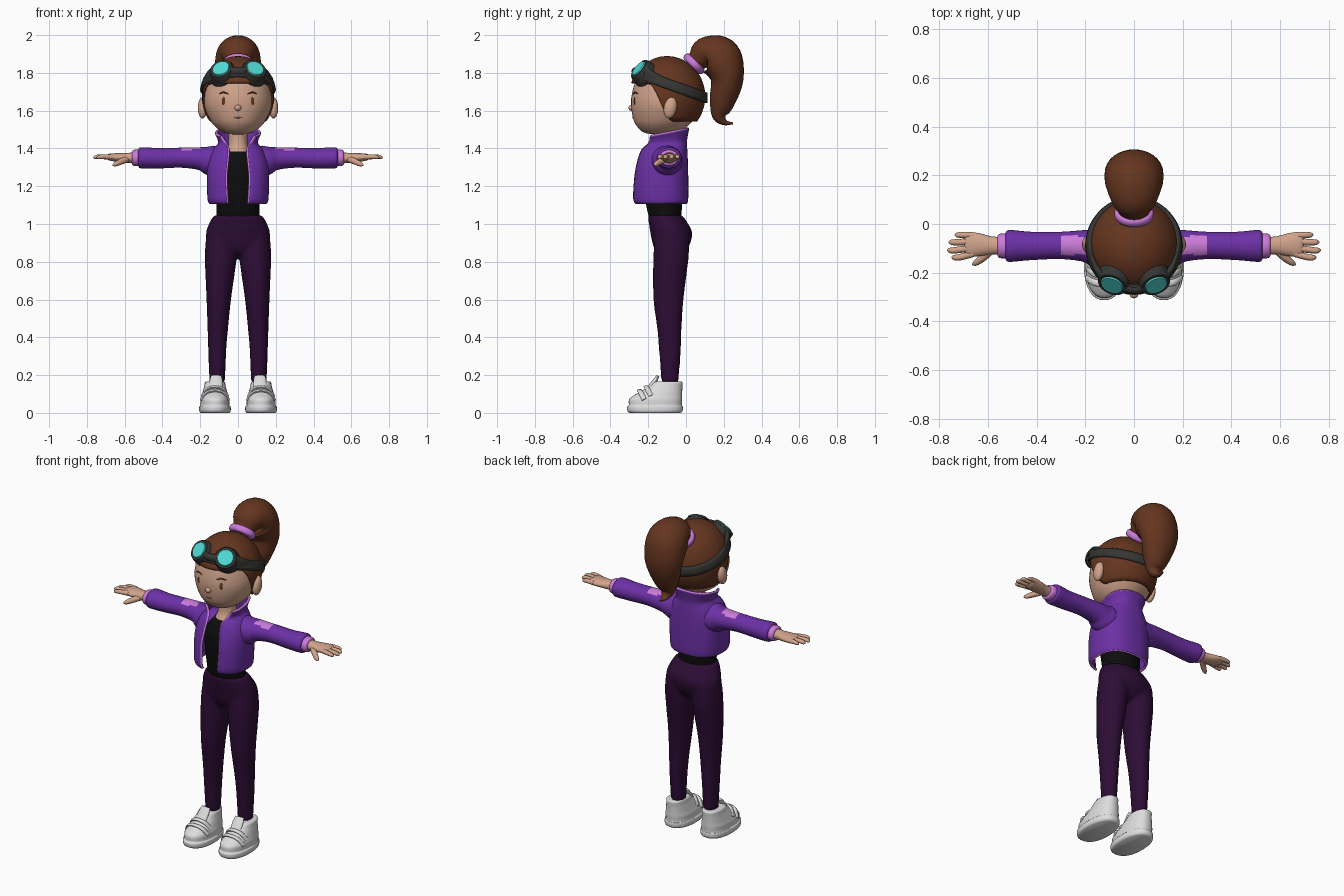
import bpy, bmesh
from math import sin, cos, pi, sqrt, asin, acos, radians, copysign
from mathutils import Vector, Matrix

cube = bpy.data.objects.get("Cube")
if cube:
    bpy.data.objects.remove(cube, do_unlink=True)


def material(name, *rgb):
    m = bpy.data.materials.new(name)
    m.use_nodes = True
    m.diffuse_color = (*rgb, 1)
    m.node_tree.nodes["Principled BSDF"].inputs["Base Color"].default_value = (*rgb, 1)
    return m


SKIN = material("skin", .64, .37, .26)
HAIR = material("brown hair", .13, .036, .014)
PURPLE = material("purple cloth", .15, .03, .38)
PLUM = material("dark plum cloth", .026, .004, .036)
BLACK = material("black cloth", .004, .004, .004)
PINK = material("pink trim", .6, .2, .7)
GREY = material("dark grey rubber", .036, .036, .034)
TEAL = material("teal glass", .08, .7, .66)
WHITE = material("white leather", .72, .72, .72)
LIP = material("lip", .42, .2, .14)


def finish(name, bm, *mats, mirror=False, solid=0, voxel=0):
    """Turn a bmesh into a smooth-shaded object with its modifiers."""
    bmesh.ops.recalc_face_normals(bm, faces=bm.faces)
    me = bpy.data.meshes.new(name)
    bm.to_mesh(me)
    bm.free()
    me.shade_smooth()
    me.set_sharp_from_angle(angle=radians(50))
    ob = bpy.data.objects.new(name, me)
    bpy.context.collection.objects.link(ob)
    for m in mats:
        me.materials.append(m)
    if mirror:
        ob.modifiers.new("Mirror", 'MIRROR').use_mirror_merge = False
    if solid:
        mod = ob.modifiers.new("Solidify", 'SOLIDIFY')
        mod.thickness, mod.offset = solid, 0
    if voxel:
        mod = ob.modifiers.new("Remesh", 'REMESH')
        mod.mode, mod.voxel_size, mod.use_smooth_shade = 'VOXEL', voxel, True
        mod = ob.modifiers.new("Smooth", 'SMOOTH')
        mod.factor, mod.iterations = .5, 6
    return ob


def smooth(rows, k=4):
    """Catmull-Rom interpolation of rows of numbers."""
    out = []
    for i in range(len(rows) - 1):
        quad = rows[max(i - 1, 0)], rows[i], rows[i + 1], rows[min(i + 2, len(rows) - 1)]
        for j in range(k):
            t = j / k
            out.append(tuple(b + .5 * t * (c - a + t * (2*a - 5*b + 4*c - d + t * (3*(b - c) + d - a)))
                             for a, b, c, d in zip(*quad)))
    return out + [rows[-1]]


def bridge(bm, rings, closed=True, caps=(True, True)):
    """Join rings of points with quads."""
    vs = [[bm.verts.new(p) for p in r] for r in rings]
    n = len(vs[0])
    for a, b in zip(vs, vs[1:]):
        for i in range(n if closed else n - 1):
            j = (i + 1) % n
            bm.faces.new((a[i], a[j], b[j], b[i]))
    for cap, ring in zip(caps, (vs[0], vs[-1])):
        if cap:
            bm.faces.new(ring)
    return bm


def oval(rx, yf, yb, t, p=1):
    """Point of a rounded outline, t running from the front."""
    s, c = sin(t), cos(t)
    return (copysign(abs(s)**p, s) * rx, (yf + yb) / 2 - (yb - yf) / 2 * copysign(abs(c)**p, c))


def loft(rows, cx=0, p=1, k=4, n=40, bm=None):
    """Stack outlines; each row is height, half width, front y, back y."""
    rings = []
    for z, rx, yf, yb in smooth(rows, k):
        pts = [oval(rx, yf, yb, 2 * pi * i / n, p) for i in range(n)]
        rings.append([(x + cx, y, z) for x, y in pts])
    return bridge(bm or bmesh.new(), rings)


def tube(rows, ref, k=4, n=20, bm=None):
    """Sweep an oval; each row is x, y, z, radius along ref, radius across."""
    rows = smooth(rows, k)
    pts = [Vector(r[:3]) for r in rows]
    rings = []
    for i, r in enumerate(rows):
        t = (pts[min(i + 1, len(pts) - 1)] - pts[max(i - 1, 0)]).normalized()
        u = Vector(ref)
        u = (u - t * u.dot(t)).normalized()
        v = t.cross(u)
        a, b = max(r[3], .002), max(r[4], .002)
        rings.append([pts[i] + u * a * cos(q) + v * b * sin(q)
                      for q in (2 * pi * j / n for j in range(n))])
    return bridge(bm or bmesh.new(), rings)


def blob(name, pos, size, mat, mirror=False, turn=0):
    bm = bmesh.new()
    mx = Matrix.Translation(pos) @ Matrix.Rotation(turn, 4, 'X') @ Matrix.Diagonal((*size, 1))
    bmesh.ops.create_uvsphere(bm, u_segments=24, v_segments=16, radius=1, matrix=mx)
    return finish(name, bm, mat, mirror=mirror)


X, Y, Z = (1, 0, 0), (0, 1, 0), (0, 0, 1)

# Head and face
finish("head", loft([(1.475, .03, -.17, -.08), (1.485, .08, -.225, -.03), (1.52, .125, -.262, .01),
                     (1.56, .153, -.28, .045), (1.62, .177, -.29, .072), (1.68, .18, -.288, .085),
                     (1.76, .163, -.265, .07), (1.82, .122, -.22, .03), (1.865, .05, -.14, -.05)]), SKIN)
finish("neck", loft([(1.34, .085, -.2, -.03), (1.385, .062, -.175, -.04),
                     (1.43, .05, -.155, -.05), (1.52, .05, -.155, -.05)]), SKIN)
blob("ears", (.188, -.083, 1.615), (.025, .034, .057), SKIN, True, -.2)
blob("nose", (0, -.288, 1.615), (.018, .017, .016), SKIN)
blob("eyes", (.073, -.271, 1.65), (.012, .006, .022), HAIR, True)
finish("eyebrows", tube([(.05, -.277, 1.688, .003, .003), (.075, -.27, 1.697, .004, .004),
                         (.1, -.257, 1.69, .003, .003)], Y, n=8), HAIR, mirror=True)
finish("mouth", tube([(-.025, -.277, 1.567, .003, .003), (0, -.281, 1.562, .003, .003),
                      (.025, -.277, 1.567, .003, .003)], Y, n=8), LIP)


# Hair cap and goggle strap share one ellipsoid around the head
def on_head(phi, height, grow=1):
    z = 1.7
    for _ in range(30):
        k = sqrt(max(0, 1 - ((z - 1.675) / (.21 * grow))**2))
        x, y = .187 * grow * k * sin(phi), -.1 - .198 * grow * k * cos(phi)
        z = (z + height(y)) / 2
    return x, y, z


def hairline(y):
    t = min(max((y + .2) / .13, 0), 1)
    return 1.745 - .2 * t * t * (3 - 2 * t)


COLS = [2 * pi * i / 64 for i in range(64)]
rings = []
for j in range(17):
    ring = []
    for phi in COLS:
        th = acos((on_head(phi, hairline)[2] - 1.675) / .21) * (1 - j / 16.4)
        ring.append((.187 * sin(th) * sin(phi), -.1 - .198 * sin(th) * cos(phi), 1.675 + .21 * cos(th)))
    rings.append(ring)
finish("hair", bridge(bmesh.new(), rings, caps=(False, True)), HAIR, solid=.008)

rings = [[on_head(phi, lambda y: 1.705 - .36 * y + dz, 1.035) for phi in COLS]
         for dz in (-.027, -.009, .009, .027)]
finish("goggle_strap", bridge(bmesh.new(), rings, caps=(False, False)), GREY, solid=.02)

# Ponytail and its band
finish("ponytail", tube([(0, .03, 1.835, .05, .045), (0, .065, 1.87, .07, .06), (0, .11, 1.905, .1, .088),
                         (0, .18, 1.875, .12, .115), (0, .217, 1.77, .115, .088),
                         (0, .192, 1.65, .08, .068), (0, .177, 1.575, .045, .04),
                         (0, .205, 1.538, .022, .016), (0, .25, 1.533, .006, .005)], X, 6, 32), HAIR)
axis = Vector((0, .7, .7))
band = [Vector((0, .042, 1.848)) + axis * d for d in (-.02, -.012, .012, .02)]
finish("hair_band", tube([(*c, r * 1.2, r) for c, r in zip(band, (.055, .066, .066, .055))], X, 2, 32), PINK)

# Goggles
normal = Vector((.3, -.72, .62)).normalized()
turn = normal.to_track_quat('Z', 'Y').to_matrix().to_4x4()
for name, r1, r2, depth, lift, mat in (("goggle_cups", .078, .062, .07, -.035, GREY),
                                       ("goggle_rims", .066, .06, .014, 0, GREY),
                                       ("goggle_lenses", .049, .045, .008, .009, TEAL)):
    bm = bmesh.new()
    spot = Vector((.088, -.245, 1.818)) + normal * lift
    bmesh.ops.create_cone(bm, cap_ends=True, segments=32, radius1=r1, radius2=r2, depth=depth,
                          matrix=Matrix.Translation(spot) @ turn)
    finish(name, bm, mat, mirror=True)
finish("goggle_bridge", tube([(-.06, -.25, 1.805, .03, .02), (0, -.27, 1.808, .022, .018),
                              (.06, -.25, 1.805, .03, .02)], Z), GREY)
finish("goggle_lugs", tube([(.125, -.215, 1.79, .045, .02), (.155, -.18, 1.772, .036, .014),
                            (.178, -.12, 1.75, .027, .009)], Z), GREY, mirror=True)

# Top and trousers
finish("top", loft([(1.0, .115, -.185, -.03), (1.08, .114, -.207, -.022), (1.2, .12, -.225, -.02),
                    (1.3, .12, -.228, -.02), (1.36, .1, -.205, -.03), (1.385, .07, -.18, -.04)]), BLACK)
bm = loft([(.84, .1, -.15, -.02), (.88, .165, -.172, .015), (.95, .17, -.188, .034),
           (1.0, .155, -.196, .012), (1.045, .13, -.203, -.018)])
for s in (1, -1):
    leg = [(.085, -.075, .95, .08, .09), (.09, -.078, .85, .086, .094), (.095, -.085, .75, .079, .09),
           (.102, -.093, .6, .065, .08), (.107, -.088, .45, .055, .065),
           (.11, -.085, .33, .048, .058), (.11, -.085, .16, .042, .045)]
    tube([(s * r[0], *r[1:]) for r in leg], X, n=28, bm=bm)
finish("trousers", bm, PLUM, voxel=.011)

# Jacket: rows are height, half width, front y, back y, half opening, tilt
P = .8
jacket = smooth([(1.112, .148, -.268, 0, .055, 0), (1.14, .155, -.278, .005, .058, 0),
                 (1.25, .158, -.272, .005, .062, 0), (1.33, .152, -.256, .003, .055, 0),
                 (1.39, .128, -.235, 0, .05, 0), (1.425, .1, -.215, -.002, .06, .08),
                 (1.455, .103, -.21, .003, .075, .15), (1.482, .115, -.215, .01, .09, .2)])


def jacket_ring(row, n=48):
    z, rx, yf, yb, gap, tilt = row
    a = asin((gap / rx)**(1 / P))
    pts = [oval(rx, yf, yb, a + (2 * pi - 2 * a) * i / n, P) for i in range(n + 1)]
    return [(x, y, z + tilt * (y + .1)) for x, y in pts]


rings = [jacket_ring(r) for r in jacket]
finish("jacket_body", bridge(bmesh.new(), rings, False, (False, False)), PURPLE, solid=.014)
for name, path, r, ref, both in (("front_trim", [ring[0] for ring in rings], .007, X, True),
                                 ("hem_trim", rings[0], .006, Z, False),
                                 ("collar_trim", rings[-1], .007, Z, False)):
    finish(name, tube([(*p, r, r) for p in path], ref, 1, 8), PINK, mirror=both)

# Sleeves with a pink patch on top of each shoulder, and cuffs
bm = tube([(.06, -.1, 1.33, .085, .07), (.14, -.1, 1.335, .082, .08), (.2, -.09, 1.346, .066, .061),
           (.3, -.088, 1.351, .056, .053), (.42, -.09, 1.348, .058, .054), (.5, -.09, 1.35, .065, .056),
           (.522, -.09, 1.35, .062, .053), (.53, -.09, 1.35, .045, .038)], Y, 8, 32)
bm.normal_update()
for f in bm.faces:
    c = f.calc_center_median()
    f.material_index = int(.2 < c.x < .3 and c.z > 1.351 and abs(c.y + .088) < .038)
finish("sleeves", bm, PURPLE, PINK, mirror=True)
finish("cuffs", tube([(.51, -.09, 1.35, .045, .04), (.53, -.09, 1.35, .051, .044),
                      (.553, -.09, 1.35, .049, .042), (.56, -.09, 1.35, .04, .034)], Y), PINK, mirror=True)

# Hands
bm = tube([(.545, -.09, 1.35, .036, .03), (.59, -.088, 1.35, .038, .026), (.64, -.085, 1.352, .048, .023),
           (.68, -.084, 1.354, .05, .018), (.695, -.084, 1.354, .04, .01)], Y)
for y0, x1, y1 in ((-.122, .748, -.137), (-.098, .766, -.108), (-.072, .76, -.075), (-.047, .735, -.045)):
    tube([(.66, y0, 1.354, .014, .014), (x1 - .03, y1, 1.356, .013, .012),
          (x1 - .008, y1, 1.352, .01, .009), (x1, y1, 1.35, .003, .003)], Y, n=12, bm=bm)
tube([(.585, -.105, 1.345, .018, .018), (.62, -.138, 1.33, .016, .016),
      (.65, -.16, 1.316, .012, .012), (.663, -.167, 1.31, .003, .003)], Z, n=12, bm=bm)
finish("hands", bm, SKIN, mirror=True)

# Shoes
bm = loft([(0, .076, -.298, -.03), (.01, .083, -.31, -.018), (.034, .083, -.312, -.017),
           (.04, .077, -.303, -.022), (.07, .077, -.302, -.02), (.09, .071, -.28, -.02),
           (.115, .064, -.238, -.02), (.14, .057, -.2, -.019), (.163, .052, -.172, -.018),
           (.166, .04, -.155, -.03)], .122, .88, 3)
tube([(.118, -.2, .125, .034, .012), (.116, -.165, .17, .034, .012),
      (.115, -.148, .196, .028, .008)], X, bm=bm)
for dy, dz, w in ((0, 0, 1), (-.035, -.02, 1.08)):
    tube([(.122 + w * x, y + dy, z + dz, .014, .008) for x, y, z in
          ((-.066, -.185, .09), (-.042, -.203, .126), (0, -.21, .138), (.042, -.203, .126),
           (.066, -.185, .09))], Y, n=12, bm=bm)
finish("shoes", bm, WHITE, mirror=True)
